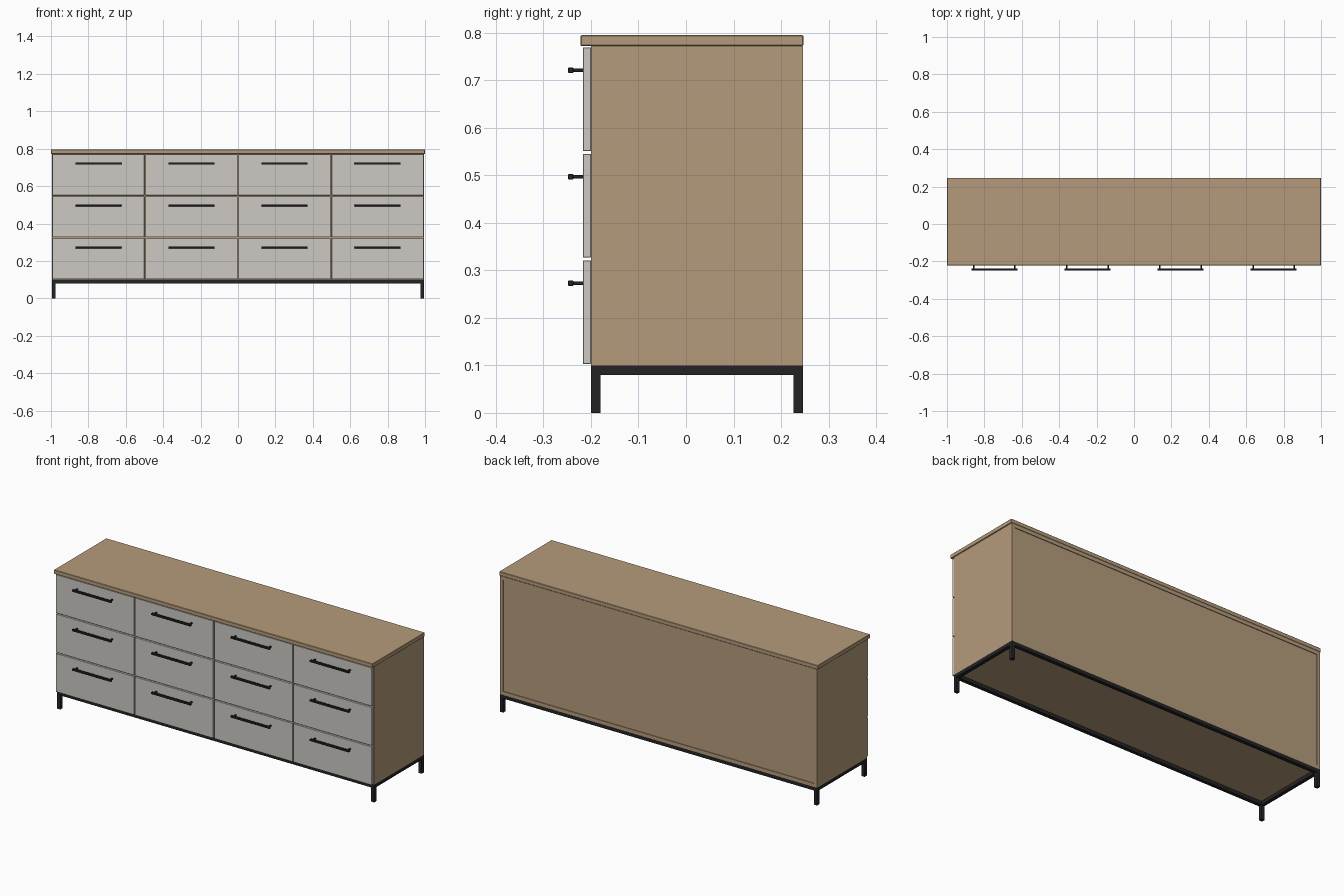
import bpy, bmesh

if "Cube" in bpy.data.objects:
    bpy.data.objects.remove(bpy.data.objects["Cube"])


def material(name, rgb):
    m = bpy.data.materials.new(name)
    m.diffuse_color = (*rgb, 1)
    m.use_nodes = True
    m.node_tree.nodes["Principled BSDF"].inputs["Base Color"].default_value = m.diffuse_color
    return m


WOOD = material("oak", (0.46, 0.33, 0.20))
PALE = material("pale_lacquer", (0.61, 0.59, 0.56))
BLACK = material("black_metal", (0.017, 0.017, 0.018))


def boxes(name, mat, bounds, bevel=0):
    """One object made of boxes, each given as (x0, x1, y0, y1, z0, z1)."""
    bm = bmesh.new()
    for x0, x1, y0, y1, z0, z1 in bounds:
        for v in bmesh.ops.create_cube(bm, size=1)["verts"]:
            v.co.x = x0 if v.co.x < 0 else x1
            v.co.y = y0 if v.co.y < 0 else y1
            v.co.z = z0 if v.co.z < 0 else z1
    mesh = bpy.data.meshes.new(name)
    bm.to_mesh(mesh)
    bm.free()
    mesh.materials.append(mat)
    obj = bpy.data.objects.new(name, mesh)
    bpy.context.collection.objects.link(obj)
    if bevel:
        mod = obj.modifiers.new("edge_bevel", "BEVEL")
        mod.width, mod.segments = bevel, 1
    return obj


W = 0.995                    # half width of the body
F, B = -0.20, 0.246          # front and back of the body
Z0, Z1 = 0.10, 0.772         # bottom and top of the body
T = 0.02                     # panel and tube thickness
COLS, ROWS = 4, 3
PX, PZ = 2 * W / COLS, (Z1 - Z0) / ROWS

# Worktop
boxes("worktop", WOOD, [(-1, 1, -0.222, 0.247, Z1, 0.795)], 0.002)

# Carcass panels
for side, x in (("left", -W), ("right", W - T)):
    boxes(side + "_side_panel", WOOD, [(x, x + T, F, B, Z0, Z1)])
boxes("bottom_panel", WOOD, [(-W + T, W - T, F, B, Z0, Z0 + T)])
boxes("upper_panel", WOOD, [(-W + T, W - T, F, B, Z1 - T, Z1)])
boxes("back_panel", WOOD, [(-W + T, W - T, B - 0.016, B - 0.004, Z0 + T, Z1 - T)])

# Dividers behind the drawer gaps
for i in range(1, COLS):
    x = -W + i * PX
    boxes(f"divider_{i}", WOOD, [(x - T / 2, x + T / 2, F, B - 0.016, Z0 + T, Z1 - T)])
for i in range(1, ROWS):
    z = Z0 + i * PZ
    boxes(f"rail_{i}", WOOD, [(-W + T + c * PX - (T / 2 if c else 0),
                               -W - T + (c + 1) * PX + (T / 2 if c < COLS - 1 else 0),
                               F, F + 0.06, z - T / 2, z + T / 2) for c in range(COLS)])

# Drawer fronts with bar handles
for c in range(COLS):
    for r in range(ROWS):
        x, z = -W + c * PX, Z0 + r * PZ
        g = 0.003
        boxes(f"drawer_front_{c}_{r}", PALE,
              [(x + g, x + PX - g, -0.217, F, z + g, z + PZ - g)], 0.001)
        hx, hz = x + PX / 2, z + 0.173
        boxes(f"drawer_handle_{c}_{r}", BLACK,
              [(hx - 0.123, hx + 0.123, -0.248, -0.237, hz - 0.0055, hz + 0.0055)] +
              [(hx + s * 0.11 - 0.004, hx + s * 0.11 + 0.004, -0.238, -0.216,
                hz - 0.004, hz + 0.004) for s in (-1, 1)], 0.001)

# Metal base frame and legs
boxes("base_frame", BLACK, [
    (-W, W, F, F + T, 0.08, Z0), (-W, W, B - T, B, 0.08, Z0),
    (-W, -W + T, F + T, B - T, 0.08, Z0), (W - T, W, F + T, B - T, 0.08, Z0)])
for side, x in (("left", -W), ("right", W - T)):
    for end, y in (("front", F), ("back", B - T)):
        boxes(f"{end}_{side}_leg", BLACK, [(x, x + T, y, y + T, 0, 0.08)])
